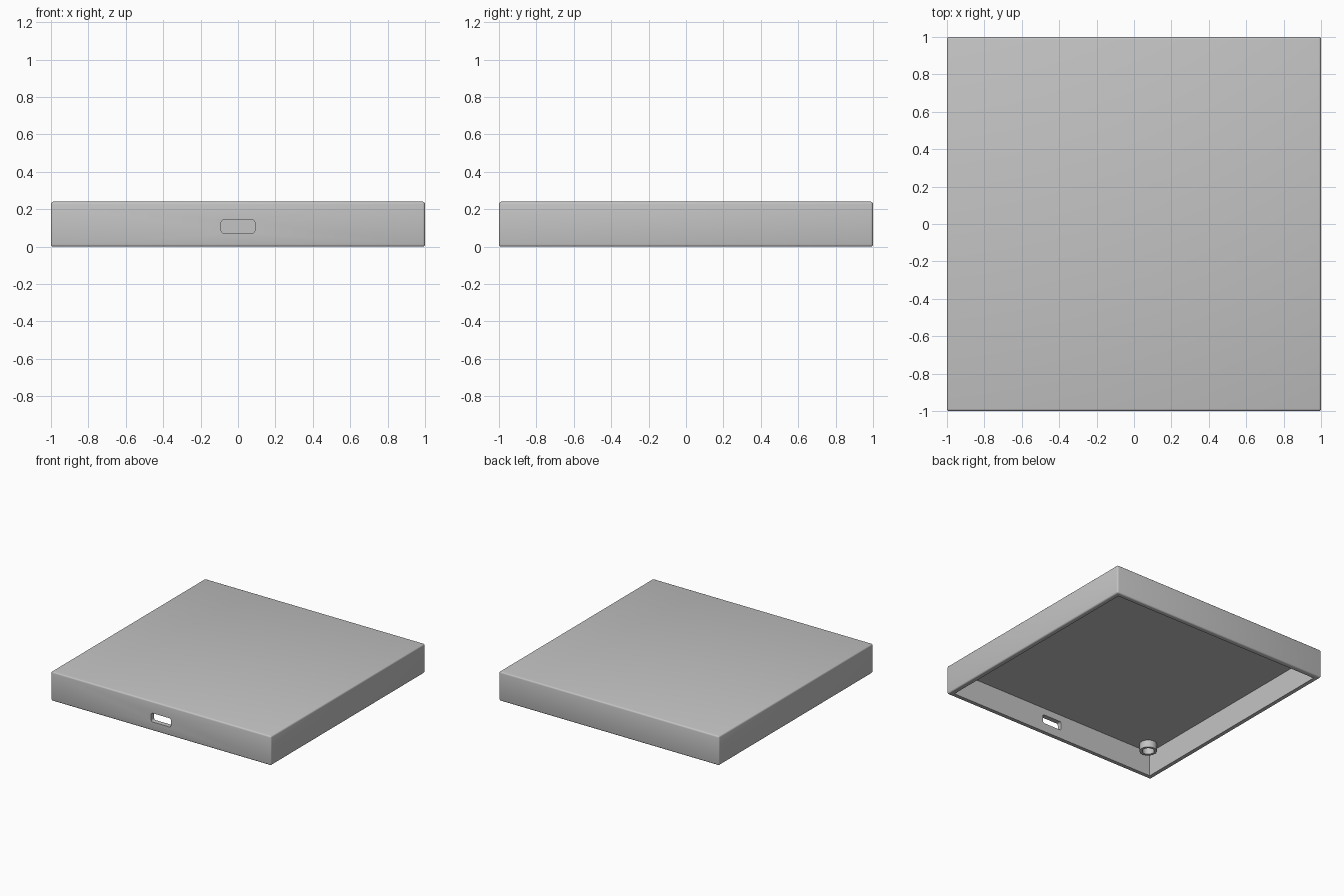
import bpy, bmesh, math
from mathutils import Matrix, Vector

if "Cube" in bpy.data.objects:
    bpy.data.objects.remove(bpy.data.objects["Cube"], do_unlink=True)

HEIGHT = 0.24
WALL = 0.04
CEILING = HEIGHT - WALL

grey = bpy.data.materials.new("plain grey")
grey.use_nodes = True
colour = (0.55, 0.55, 0.55, 1)
grey.diffuse_color = colour
grey.node_tree.nodes["Principled BSDF"].inputs["Base Color"].default_value = colour


def add_object(name, bm):
    bmesh.ops.recalc_face_normals(bm, faces=bm.faces)
    mesh = bpy.data.meshes.new(name)
    bm.to_mesh(mesh)
    bm.free()
    mesh.materials.append(grey)
    obj = bpy.data.objects.new(name, mesh)
    bpy.context.collection.objects.link(obj)
    return obj


def box(name, low, high, bevel=0, segments=3, axis=None):
    """Box between two corners; bevels all edges or those along one axis."""
    low, high = Vector(low), Vector(high)
    bm = bmesh.new()
    bmesh.ops.create_cube(bm, size=1, matrix=Matrix.Translation((low + high) / 2)
                          @ Matrix.Diagonal((*(high - low), 1)))
    if bevel:
        edges = [e for e in bm.edges if axis is None
                 or abs(e.verts[0].co[axis] - e.verts[1].co[axis]) > 1e-4]
        bmesh.ops.bevel(bm, geom=edges, offset=bevel, segments=segments,
                        profile=0.5, affect='EDGES')
    return add_object(name, bm)


def select_only(obj):
    bpy.ops.object.select_all(action='DESELECT')
    obj.select_set(True)
    bpy.context.view_layer.objects.active = obj


def cut(obj, cutter):
    cutter.hide_render = True
    mod = obj.modifiers.new("cut", 'BOOLEAN')
    mod.operation = 'DIFFERENCE'
    mod.solver = 'EXACT'
    mod.object = cutter
    select_only(obj)
    bpy.ops.object.modifier_apply(modifier=mod.name)
    bpy.data.objects.remove(cutter, do_unlink=True)


# Case: softly rounded lid, hollow and open underneath
case = box("case_shell", (-1, -1, 0), (1, 1, HEIGHT), bevel=0.012)
inner = 1 - WALL
cut(case, box("cavity_cutter", (-inner, -inner, -0.1), (inner, inner, CEILING)))

# Rounded port slot through the front wall
cut(case, box("port_cutter", (-0.09, -1.1, 0.072), (0.09, -0.9, 0.144),
              bevel=0.015, segments=4, axis=1))
select_only(case)
bpy.ops.object.shade_smooth_by_angle(angle=math.radians(35))


# Hollow round posts under the lid, one in each corner
def post(name, x, y, outer=0.065, hole=0.045, bottom=0.14):
    bm = bmesh.new()
    top = CEILING + 0.01
    ring = [bm.verts.new((r, 0, z)) for r, z in
            ((hole, top), (hole, bottom), (outer, bottom), (outer, top))]
    edges = [bm.edges.new(pair) for pair in zip(ring, ring[1:])]
    bmesh.ops.spin(bm, geom=ring + edges, cent=(0, 0, 0), axis=(0, 0, 1),
                   angle=math.tau, steps=32, use_duplicate=False)
    bmesh.ops.remove_doubles(bm, verts=bm.verts, dist=1e-4)
    # Close the hidden end inside the lid
    bmesh.ops.bridge_loops(bm, edges=[e for e in bm.edges if e.is_boundary])
    obj = add_object(name, bm)
    obj.location = (x, y, 0)
    select_only(obj)
    bpy.ops.object.shade_smooth_by_angle(angle=math.radians(35))


for side, sx in (("left", 1), ("right", -1)):
    for end, sy in (("front", -1), ("back", 1)):
        post(f"{end}_{side}_post", sx * 0.87, sy * 0.87)
